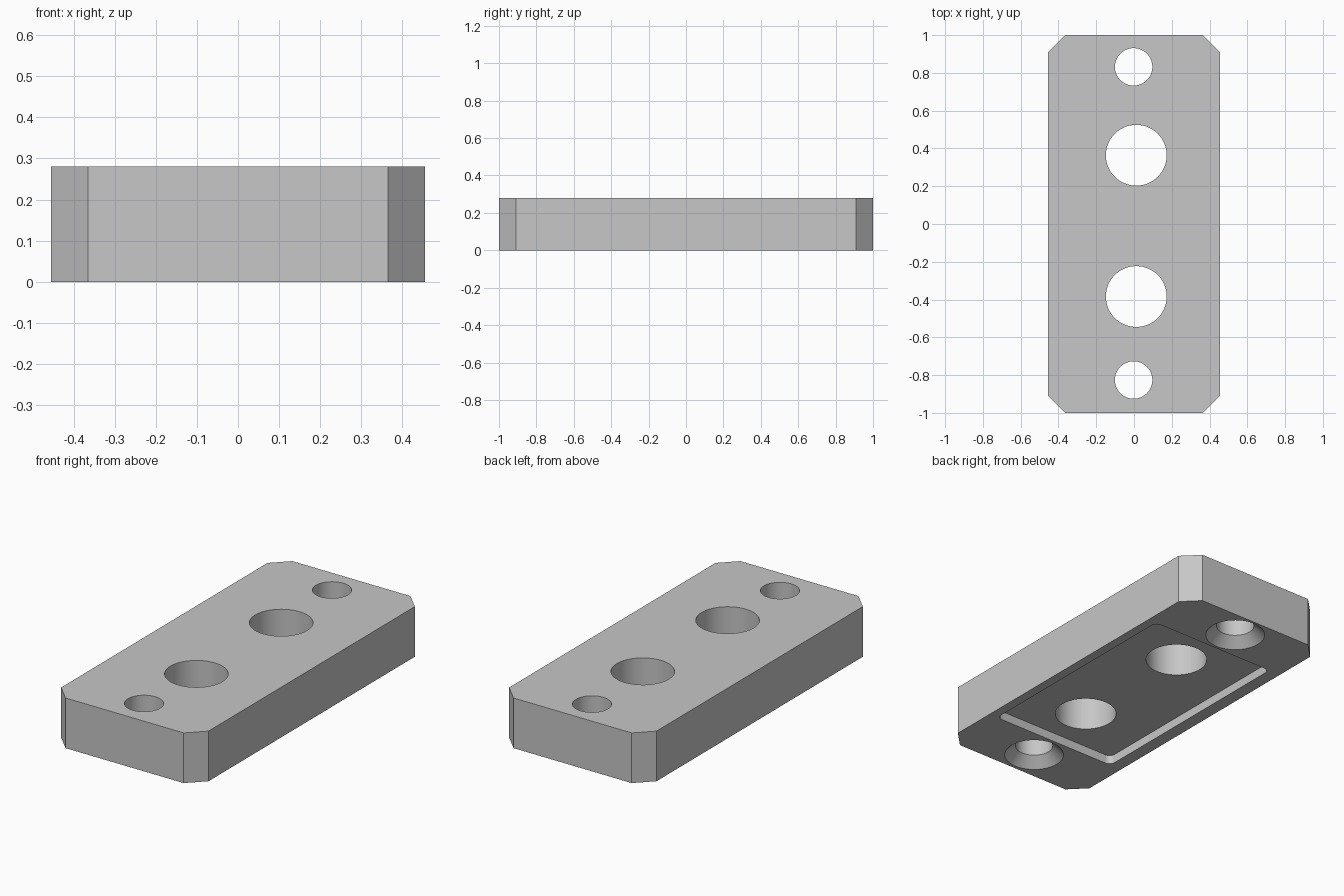
import bpy, bmesh, math

if "Cube" in bpy.data.objects:
    bpy.data.objects.remove(bpy.data.objects["Cube"], do_unlink=True)

HEIGHT = 0.28
RECESS_DEPTH = 0.05

grey = bpy.data.materials.new("plain grey")
grey.use_nodes = True
grey.diffuse_color = (0.57, 0.57, 0.57, 1)
grey.node_tree.nodes["Principled BSDF"].inputs["Base Color"].default_value = grey.diffuse_color


def stack(name, rings):
    """Closed solid skinned through rings of equal point count, bottom to top."""
    bm = bmesh.new()
    loops = [[bm.verts.new(p) for p in ring] for ring in rings]
    bm.faces.new(loops[0][::-1])
    bm.faces.new(loops[-1])
    n = len(loops[0])
    for low, high in zip(loops, loops[1:]):
        for i in range(n):
            j = (i + 1) % n
            bm.faces.new((low[i], low[j], high[j], high[i]))
    bmesh.ops.recalc_face_normals(bm, faces=bm.faces)
    mesh = bpy.data.meshes.new(name)
    bm.to_mesh(mesh)
    bm.free()
    mesh.materials.append(grey)
    obj = bpy.data.objects.new(name, mesh)
    bpy.context.collection.objects.link(obj)
    return obj


def circle(x, y, z, r, sides=64):
    return [(x + r * math.cos(math.tau * i / sides),
             y + r * math.sin(math.tau * i / sides), z) for i in range(sides)]


def corner_rect(x, y, hx, hy, r, z, steps):
    """Rectangle with corners cut by arcs of the given steps (1 = chamfer)."""
    pts = []
    for q, (sx, sy) in enumerate(((1, 1), (-1, 1), (-1, -1), (1, -1))):
        for k in range(steps + 1):
            a = (q + k / steps) * math.pi / 2
            pts.append((x + sx * (hx - r) + r * math.cos(a),
                        y + sy * (hy - r) + r * math.sin(a), z))
    return pts


# Chamfered block
plate = stack("mounting_plate",
              [corner_rect(0, 0, 0.455, 1, 0.09, z, 1) for z in (0, HEIGHT)])

# Shallow rounded recess underneath
cutters = [stack("recess_cutter", [corner_rect(0.01, 0.005, 0.392, 0.655, 0.035, z, 8)
                                   for z in (-0.1, RECESS_DEPTH)])]

# Two large through holes
for y in (0.364, -0.384):
    cutters.append(stack("large_hole_cutter",
                         [circle(0.012, y, z, 0.161) for z in (-0.2, 0.4)]))

# Two end screw holes, countersunk from below
for y in (0.832, -0.826):
    profile = ((0.256, -0.1), (0.156, 0), (0.099, 0.055), (0.099, 0.4))
    cutters.append(stack("screw_hole_cutter",
                         [circle(-0.002, y, z, r) for r, z in profile]))

bpy.ops.object.select_all(action="DESELECT")
plate.select_set(True)
bpy.context.view_layer.objects.active = plate
for cutter in cutters:
    cutter.hide_render = True
    cut = plate.modifiers.new("cut", "BOOLEAN")
    cut.operation = "DIFFERENCE"
    cut.solver = "EXACT"
    cut.object = cutter
    bpy.ops.object.modifier_apply(modifier=cut.name)
    bpy.data.objects.remove(cutter, do_unlink=True)

bpy.ops.object.shade_smooth_by_angle(angle=math.radians(30))
